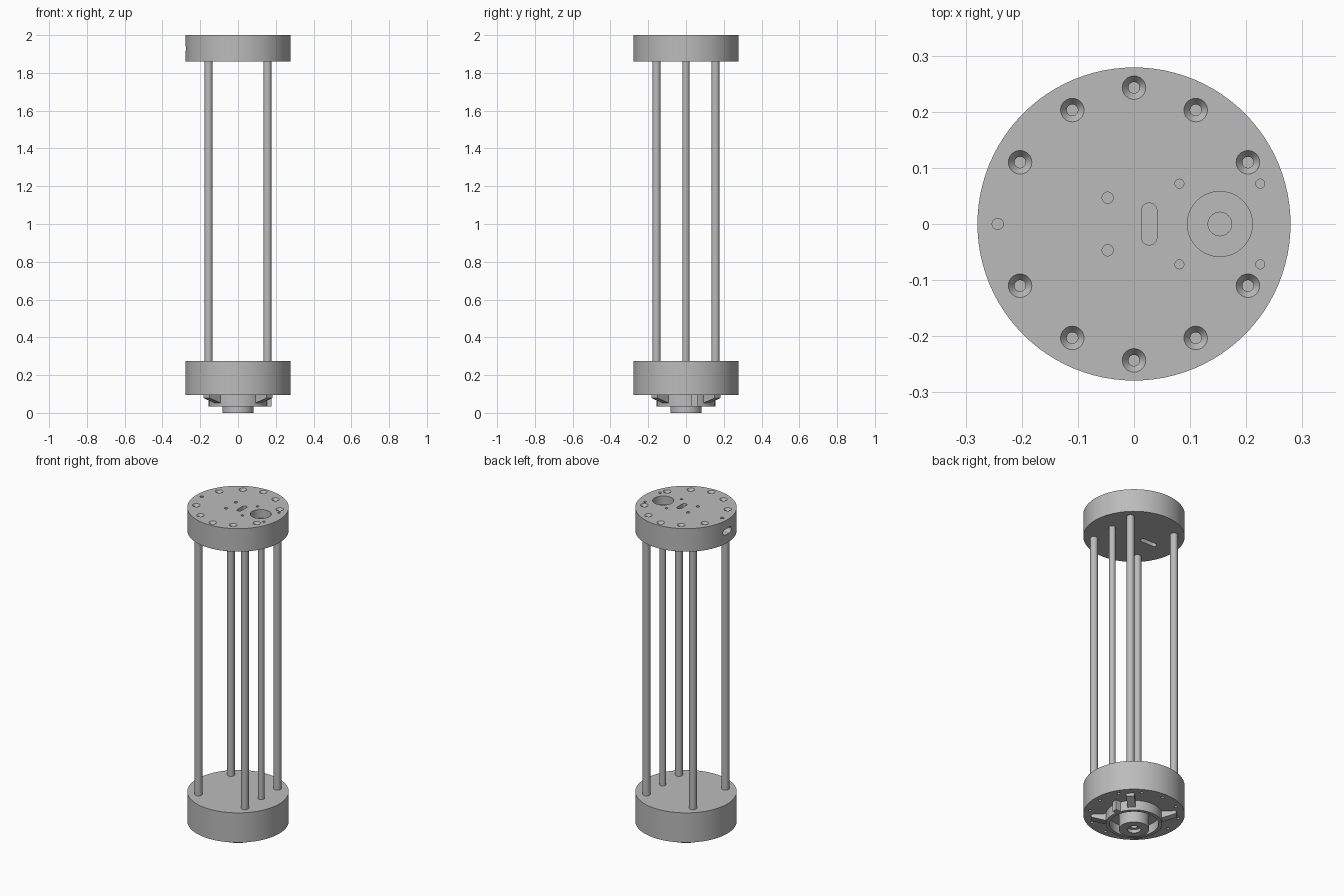
import bpy, bmesh, math
from mathutils import Matrix, Vector

cube = bpy.data.objects.get("Cube")
if cube:
    bpy.data.objects.remove(cube)

grey = bpy.data.materials.new("plain grey")
grey.use_nodes = True
grey.diffuse_color = (0.5, 0.5, 0.5, 1)
grey.node_tree.nodes["Principled BSDF"].inputs["Base Color"].default_value = grey.diffuse_color

R = 0.279       # end cap radius
ROD = 0.156     # rod offset from the axis


def lathe(bm, profile, x=0, y=0, sides=32):
    """Closed solid from (radius, height) steps listed upwards."""
    rings = []
    for r, z in profile:
        rings.append([bm.verts.new((x + r * math.cos(t), y + r * math.sin(t), z))
                      for t in (math.tau * i / sides for i in range(sides))])
    for low, high in zip(rings, rings[1:]):
        for i in range(sides):
            j = (i + 1) % sides
            bm.faces.new((low[i], low[j], high[j], high[i]))
    bm.faces.new(rings[0][::-1])
    bm.faces.new(rings[-1])


def prism(bm, outline, depth, matrix):
    """Extrude a flat outline along local z."""
    low = [bm.verts.new(matrix @ Vector((x, y, 0))) for x, y in outline]
    high = [bm.verts.new(matrix @ Vector((x, y, depth))) for x, y in outline]
    n = len(low)
    bm.faces.new(low[::-1])
    bm.faces.new(high)
    for i in range(n):
        j = (i + 1) % n
        bm.faces.new((low[i], low[j], high[j], high[i]))


def stadium(length, width, steps=10):
    """Round-ended slot outline, long along local x."""
    r, half = width / 2, (length - width) / 2
    points = []
    for side, start in ((1, -math.pi / 2), (-1, math.pi / 2)):
        for i in range(steps + 1):
            t = start + math.pi * i / steps
            points.append((side * half + r * math.cos(t), r * math.sin(t)))
    return points


def finish(bm, name, cutter=None):
    bmesh.ops.recalc_face_normals(bm, faces=bm.faces)
    mesh = bpy.data.meshes.new(name)
    bm.to_mesh(mesh)
    bm.free()
    ob = bpy.data.objects.new(name, mesh)
    bpy.context.collection.objects.link(ob)
    mesh.materials.append(grey)
    if cutter:
        cutter.hide_render = True
        cutter.hide_set(True)
        cutter.display_type = 'WIRE'
        mod = ob.modifiers.new("holes", 'BOOLEAN')
        mod.operation, mod.solver, mod.object = 'DIFFERENCE', 'EXACT', cutter
        bpy.context.view_layer.update()
        graph = bpy.context.evaluated_depsgraph_get()
        ob.data = bpy.data.meshes.new_from_object(ob.evaluated_get(graph))
        ob.modifiers.clear()
        bpy.data.objects.remove(cutter)
    bpy.ops.object.select_all(action='DESELECT')
    ob.select_set(True)
    bpy.context.view_layer.objects.active = ob
    bpy.ops.object.shade_smooth_by_angle(angle=math.radians(30))
    return ob


# Holes in the top cap
bm = bmesh.new()
screws = [(s * x, t * y) for x, y in ((0.11, 0.203), (0.203, 0.11)) for s in (1, -1) for t in (1, -1)]
for x, y in screws + [(0, 0.243), (0, -0.243)]:
    lathe(bm, [(0.01, 1.94), (0.01, 1.985), (0.021, 2), (0.021, 2.02)], x, y, 24)
pins = [(x, s * y, r) for x, y, r in ((-0.047, 0.047, 0.01), (0.081, 0.072, 0.008), (0.225, 0.072, 0.008))
        for s in (1, -1)]
for x, y, r in pins + [(-0.243, 0, 0.01)]:
    lathe(bm, [(r, 1.96), (r, 2.02)], x, y, 16)
lathe(bm, [(0.021, 1.9), (0.021, 1.95), (0.058, 1.95), (0.058, 2.02)], 0.153, 0, 48)
# Slots: on top, underneath and the port in the side
prism(bm, stadium(0.075, 0.028), 0.08,
      Matrix.Translation((0.027, 0, 1.94)) @ Matrix.Rotation(math.pi / 2, 4, 'Z'))
prism(bm, stadium(0.11, 0.03), 0.06, Matrix.Translation((-0.104, 0, 1.84)))
port = Matrix(((0, 0, -1, -0.22), (1, 0, 0, 0), (0, 1, 0, 1.93), (0, 0, 0, 1)))
prism(bm, stadium(0.08, 0.034), 0.1, port)
cutter = finish(bm, "top_cap_holes")
bm = bmesh.new()
lathe(bm, [(R, 1.86), (R, 2)], sides=96)
finish(bm, "top_cap", cutter)

# Bottom cap with a ring of screw holes underneath
bm = bmesh.new()
for i in range(12):
    t = math.tau * i / 12
    lathe(bm, [(0.009, 0.08), (0.009, 0.12)], 0.245 * math.cos(t), 0.245 * math.sin(t), 16)
cutter = finish(bm, "bottom_cap_holes")
bm = bmesh.new()
lathe(bm, [(R, 0.095), (R, 0.275)], sides=96)
finish(bm, "bottom_cap", cutter)

# Four corner rods and one thinner side rod
corners = {"front_left": (1, -1), "front_right": (-1, -1), "back_left": (1, 1), "back_right": (-1, 1)}
for name, (sx, sy) in corners.items():
    bm = bmesh.new()
    lathe(bm, [(0.021, 0.26), (0.021, 1.87)], sx * ROD, sy * ROD)
    finish(bm, name + "_rod")
bm = bmesh.new()
lathe(bm, [(0.018, 0.26), (0.018, 1.87)], ROD, 0)
finish(bm, "left_rod")

# Hub collar: open ring under the bottom cap
bm = bmesh.new()
lathe(bm, [(0.135, 0), (0.135, 0.09)], sides=64)
cutter = finish(bm, "collar_bore")
bm = bmesh.new()
lathe(bm, [(0.155, 0.035), (0.155, 0.1)], sides=64)
finish(bm, "collar", cutter)

# Central hub with a stepped bore
bm = bmesh.new()
lathe(bm, [(0.038, -0.02), (0.038, 0.02), (0.02, 0.02), (0.02, 0.06)])
cutter = finish(bm, "hub_bore")
bm = bmesh.new()
lathe(bm, [(0.083, 0), (0.083, 0.1)], sides=64)
finish(bm, "hub", cutter)

# Diagonal wedge arms
arm = [(0.145, 0.1), (0.145, 0.05), (0.235, 0.078), (0.235, 0.1)]
for name, (sx, sy) in corners.items():
    bm = bmesh.new()
    turn = Matrix.Rotation(math.atan2(sy, sx), 4, 'Z')
    prism(bm, arm, 0.045, turn @ Matrix.Translation((0, 0.0225, 0)) @ Matrix.Rotation(math.pi / 2, 4, 'X'))
    finish(bm, name + "_arm")

# Small block beside the collar
bm = bmesh.new()
bmesh.ops.create_cube(bm, size=1, matrix=Matrix.Translation((0.162, 0.045, 0.068)) @ Matrix.Diagonal((0.033, 0.03, 0.066, 1)))
finish(bm, "stop_block")
